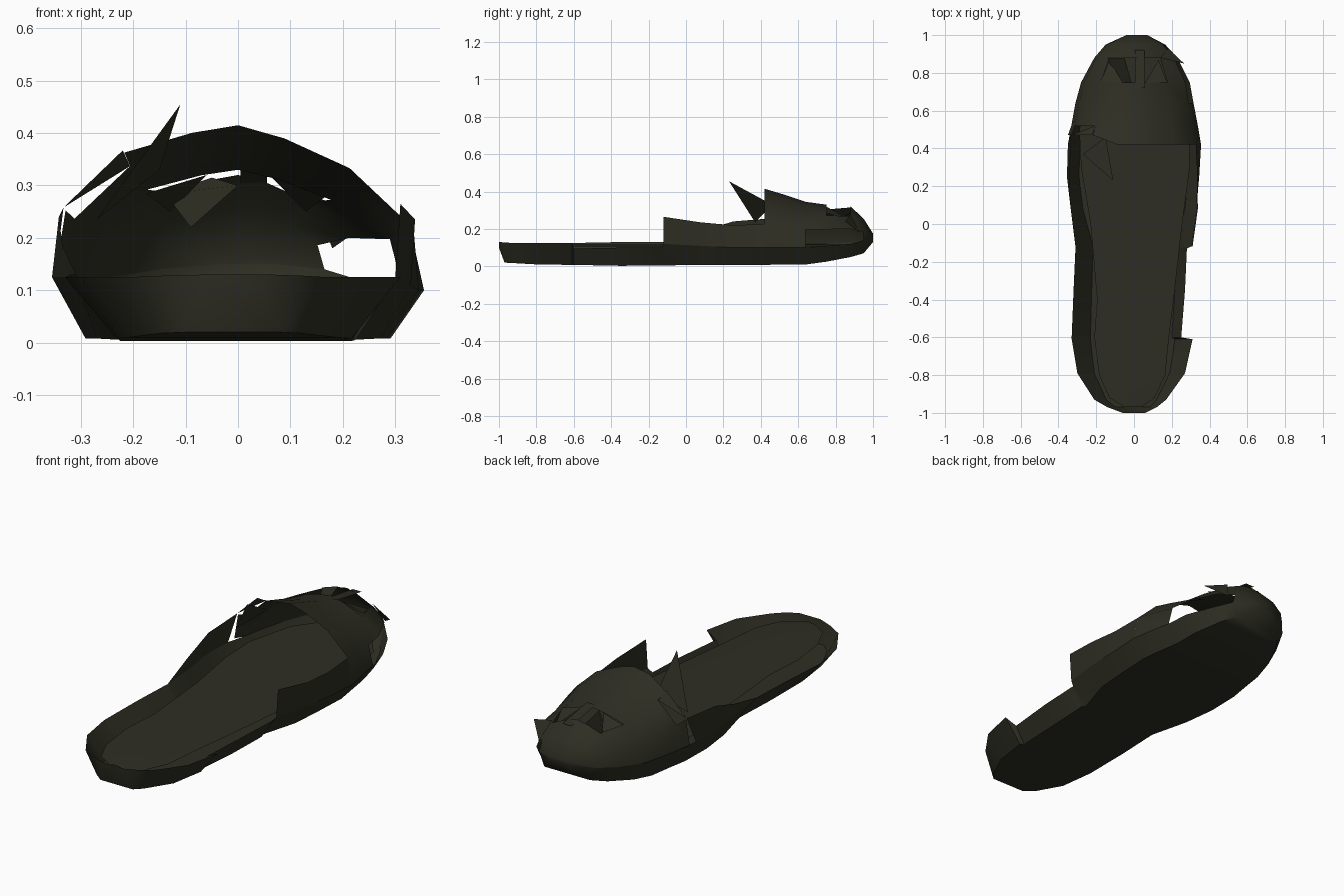
import bpy, bmesh, math

if "Cube" in bpy.data.objects:
    bpy.data.objects.remove(bpy.data.objects["Cube"], do_unlink=True)

leather = bpy.data.materials.new("dark olive leather")
leather.use_nodes = True
COLOR = (0.027, 0.027, 0.017, 1)
leather.diffuse_color = COLOR
leather.node_tree.nodes["Principled BSDF"].inputs["Base Color"].default_value = COLOR


def finish(name, bm):
    bmesh.ops.remove_doubles(bm, verts=bm.verts, dist=0.0005)
    mesh = bpy.data.meshes.new(name)
    bm.to_mesh(mesh)
    bm.free()
    obj = bpy.data.objects.new(name, mesh)
    bpy.context.collection.objects.link(obj)
    mesh.materials.append(leather)
    bpy.ops.object.select_all(action='DESELECT')
    obj.select_set(True)
    bpy.context.view_layer.objects.active = obj
    bpy.ops.object.shade_smooth_by_angle(angle=math.radians(40))


def loft(name, rings, torn=(), caps=()):
    """Bridge open rings; torn lists (row, column) faces left out."""
    bm = bmesh.new()
    rows = [[bm.verts.new(p) for p in ring] for ring in rings]
    for r in range(len(rows) - 1):
        for c in range(len(rows[0]) - 1):
            if (r, c) not in torn:
                bm.faces.new((rows[r][c], rows[r][c + 1],
                              rows[r + 1][c + 1], rows[r + 1][c]))
    for end in caps:
        bm.faces.new(rows[end])
    bmesh.ops.recalc_face_normals(bm, faces=bm.faces)
    finish(name, bm)


def flap(name, points):
    bm = bmesh.new()
    bm.faces.new([bm.verts.new(p) for p in points])
    finish(name, bm)


# Outsole shell: y, left rim, right rim, bottom z, left rim z, right rim z
stations = [
    (-1.0, -.06, .06, .10, .13, .13), (-.97, -.14, .12, .02, .128, .128),
    (-.93, -.21, .17, .018, .125, .125), (-.79, -.30, .27, .01, .125, .125),
    (-.61, -.33, .31, .008, .125, .125), (-.6, -.33, .25, .008, .125, .095),
    (-.35, -.32, .27, .003, .13, .1), (-.13, -.31, .28, .005, .13, .1),
    (-.12, -.31, .30, .005, .13, .12), (.08, -.33, .33, .008, .125, .11),
    (.25, -.355, .345, .008, .125, .1), (.42, -.35, .355, .008, .125, .1),
    (.52, -.332, .338, .01, .12, .1), (.64, -.31, .315, .01, .12, .1),
    (.75, -.28, .295, .025, .12, .11), (.88, -.21, .23, .05, .13, .12),
    (.95, -.15, .165, .07, .14, .14), (1.0, -.04, .07, .13, .15, .15),
]


def sole_ring(y, left, right, low, zl, zr):
    tuck = .7 if y < -.1 else .82
    right_tuck = .8 if -.605 < y < -.125 else tuck
    return [(left, y, zl), (left * tuck, y, low),
            (right * right_tuck, y, low), (right, y, zr)]


loft("outsole", [sole_ring(*s) for s in stations], caps=(0, -1))

# Insole: thin sheet lying inside the shell, y with left and right edge
insole = [(-.97, -.05, .04), (-.92, -.13, .11), (-.8, -.185, .165), (-.6, -.21, .185),
          (-.4, -.195, .21), (0, -.23, .255), (.3, -.28, .295), (.5, -.29, .295),
          (.75, -.23, .24), (.93, -.1, .11)]
loft("insole", [[(l, y, .112), ((l + r) / 2, y, .118), (r, y, .105)] for y, l, r in insole])

# Vamp: arched rings from the instep opening to the toe tip
crown = {.42: .415, .52: .385, .64: .345, .75: .33, .88: .32, .95: .255, 1.0: .175}
arch = [(1, 0), (.92, .4), (.6, .74), (.25, .92), (0, 1),
        (-.25, .95), (-.62, .82), (-.94, .44), (-1, 0)]


def vamp_ring(station):
    y, left, right, _, zl, zr = station
    ring = []
    for f, h in arch:
        side, rim = (right, zr) if f > 0 else (-left, zl)
        # the left of the opening edge sits further forward
        shift = .05 if f < -.5 and y < .5 else 0
        ring.append((f * side, y + shift, rim + h * (crown[y] - rim)))
    return ring


torn = [(2, 0), (3, 0), (4, 0), (3, 2), (3, 3), (3, 4), (3, 5), (0, 6)]
loft("vamp", [vamp_ring(s) for s in stations if s[0] in crown], torn, caps=(-1,))

# Quarters: side panels running back from the vamp
right_top = [(.31, -.12, .265), (.338, .08, .235), (.335, .25, .22), (.327, .42, .226)]
left_top = [(-.31, -.12, .132), (-.335, .08, .185), (-.342, .25, .24), (-.333, .47, .258)]
quarter = [s for s in stations if -.125 < s[0] < .45]
loft("right_quarter", [[(s[2], s[0], s[5]), p] for s, p in zip(quarter, right_top)])
loft("left_quarter", [[p, (s[1], s[0], s[4])] for s, p in zip(quarter, left_top)])

# Torn flaps around the instep
flap("instep_spike", [(-.27, .37, .235), (-.15, .46, .33), (-.11, .23, .455)])
flap("instep_band", [(-.333, .47, .258), (-.22, .47, .367), (-.206, .52, .337)])

# Torn flaps over the toe opening
flap("toe_strip", [(.005, .72, .333), (.055, .72, .333), (.055, .92, .3), (.005, .92, .3)])
flap("toe_shard", [(-.14, .88, .285), (-.05, .88, .315), (0, .7, .3), (-.09, .76, .22)])
flap("side_shard", [(.18, .93, .18), (.14, .88, .28), (.265, .85, .24)])
for side, name in ((-1, "left_notch"), (1, "right_notch")):
    flap(name, [(side * .175, .75, .285), (side * .06, .75, .32), (side * .13, .87, .25)])
